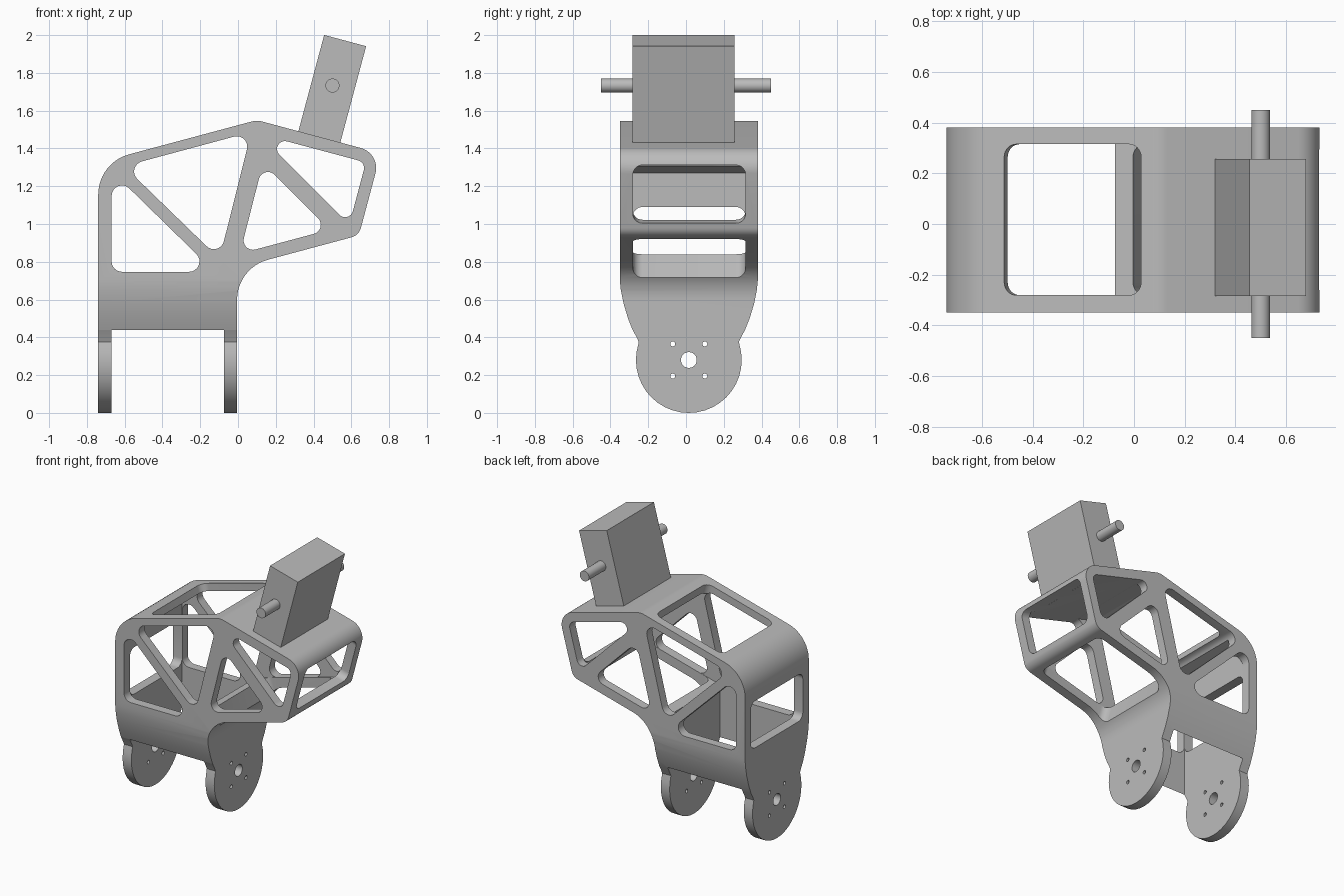
import bpy, bmesh, math
from mathutils import Vector, Matrix

if "Cube" in bpy.data.objects:
    bpy.data.objects.remove(bpy.data.objects["Cube"])

WALL = 0.07
MID_Y = 0.015
TILT = math.radians(15)

grey = bpy.data.materials.new("plain_grey")
grey.use_nodes = True
grey.diffuse_color = (0.5, 0.5, 0.5, 1)
grey.node_tree.nodes["Principled BSDF"].inputs["Base Color"].default_value = (0.5, 0.5, 0.5, 1)


def fillet(points, radii, steps=8):
    """Round the corners of a closed 2D outline."""
    if not isinstance(radii, (list, tuple)):
        radii = [radii] * len(points)
    pts = [Vector(p) for p in points]
    out = []
    for i, (p, r) in enumerate(zip(pts, radii)):
        if r == 0:
            out.append(p)
            continue
        d1 = (pts[i - 1] - p).normalized()
        d2 = (pts[(i + 1) % len(pts)] - p).normalized()
        half = d1.angle(d2) / 2
        centre = p + (d1 + d2).normalized() * (r / math.sin(half))
        reach = r / math.tan(half)
        a = (p + d1 * reach - centre).normalized()
        b = (p + d2 * reach - centre).normalized()
        out += [centre + a.slerp(b, k / steps) * r for k in range(steps + 1)]
    return out


def inset(points, dist):
    """Offset a counter-clockwise outline inwards, keeping sharp corners."""
    pts = [Vector(p) for p in points]
    out = []
    for i, p in enumerate(pts):
        e1 = (p - pts[i - 1]).normalized()
        e2 = (pts[(i + 1) % len(pts)] - p).normalized()
        n1, n2 = Vector((-e1.y, e1.x)), Vector((-e2.y, e2.x))
        out.append(p + (n1 + n2) * (dist / (1 + n1.dot(n2))))
    return out


def prism(name, outline, matrix, depth):
    """Extrude a 2D outline both ways along the local z axis."""
    bm = bmesh.new()
    lo = [bm.verts.new((p[0], p[1], -depth / 2)) for p in outline]
    hi = [bm.verts.new((p[0], p[1], depth / 2)) for p in outline]
    bm.faces.new(lo)
    bm.faces.new(hi)
    for i in range(len(lo)):
        j = (i + 1) % len(lo)
        bm.faces.new((lo[i], lo[j], hi[j], hi[i]))
    bm.transform(matrix)
    bmesh.ops.recalc_face_normals(bm, faces=bm.faces)
    mesh = bpy.data.meshes.new(name)
    bm.to_mesh(mesh)
    bm.free()
    mesh.materials.append(grey)
    obj = bpy.data.objects.new(name, mesh)
    bpy.context.collection.objects.link(obj)
    return obj


def select(obj):
    bpy.ops.object.select_all(action='DESELECT')
    obj.select_set(True)
    bpy.context.view_layer.objects.active = obj


def combine(target, tool, operation):
    """Apply a boolean and discard the tool."""
    select(target)
    mod = target.modifiers.new("cut", 'BOOLEAN')
    mod.operation, mod.object, mod.solver = operation, tool, 'EXACT'
    bpy.ops.object.modifier_apply(modifier=mod.name)
    bpy.data.objects.remove(tool)


def circle(y, z, r, n=24):
    return [(y + r * math.cos(math.tau * k / n), z + r * math.sin(math.tau * k / n)) for k in range(n)]


def side_on(y):
    return Matrix.Translation((0, y, 0)) @ Matrix.Rotation(math.pi / 2, 4, 'X')


END_ON = Matrix(((0, 0, 1, 0), (1, 0, 0, 0), (0, 1, 0, 0), (0, 0, 0, 1)))

# Bracket shell: rounded outside, sharp-cornered cavity
outer = [(-0.74, -0.1), (-0.005, -0.1), (-0.005, 0.767), (0.64, 0.94),
         (0.756, 1.374), (0.1, 1.55), (-0.74, 1.325)]
shell = prism("bracket", fillet(outer, [0, 0, 0.22, 0.07, 0.11, 0.12, 0.22], 12), side_on(MID_Y), 0.73)

# End silhouette: wide body tapering to a round lobe
half = [(MID_Y + 0.28 * math.sin(a), 0.28 - 0.28 * math.cos(a))
        for a in [math.radians(9 * k) for k in range(1, 12)]]
half += [(MID_Y + w, z) for w, z in ((0.265, 0.375), (0.276, 0.40), (0.298, 0.44), (0.322, 0.5),
                                     (0.346, 0.58), (0.36, 0.65), (0.37, 0.75), (0.37, 1.7))]
lobe = [(MID_Y, 0)] + half + [(2 * MID_Y - y, z) for y, z in reversed(half)]
combine(shell, prism("taper", lobe, END_ON, 3), 'INTERSECT')
combine(shell, prism("cavity", inset(outer, WALL), side_on(MID_Y + 0.002), 0.6), 'DIFFERENCE')

# Truss openings through both side panels
truss = [
    ([(-0.669, 0.747), (-0.124, 0.747), (-0.669, 1.28)], 0.055),
    ([(-0.603, 1.306), (-0.098, 0.816), (0.07, 1.487)], 0.055),
    ([(0.01, 0.843), (0.485, 0.97), (0.132, 1.323)], 0.05),
    ([(0.108, 1.478), (0.589, 0.997), (0.677, 1.326)], 0.042),
]
for pts, r in truss:
    combine(shell, prism("truss_cut", fillet(pts, r), side_on(0), 2), 'DIFFERENCE')

# Rounded windows in top, underside, end and back wall: x, z, length, slope
windows = [(-0.24, 1.45, 0.559, 15), (0.29, 0.846, 0.571, 15),
           (0.698, 1.157, 0.316, 75), (-0.705, 0.92, 0.34, 90)]
for x, z, length, slope in windows:
    s, w = length / 2, 0.298
    rect = fillet([(-s, -w), (s, -w), (s, w), (-s, w)], 0.05)
    place = Matrix.Translation((x, MID_Y + 0.002, z)) @ Matrix.Rotation(-math.radians(slope), 4, 'Y')
    combine(shell, prism("window_cut", rect, place, 0.24), 'DIFFERENCE')

# Pivot hole and four screw holes through both lobes
holes = [(MID_Y, 0.28, 0.042)]
holes += [(MID_Y + 0.085 * a, 0.28 + 0.085 * b, 0.013) for a in (-1, 1) for b in (-1, 1)]
for y, z, r in holes:
    combine(shell, prism("hole_cut", circle(y, z, r), END_ON, 3), 'DIFFERENCE')

select(shell)
bpy.ops.object.shade_smooth_by_angle(angle=math.radians(25))

# Tilted block standing on the sloping top
w, h = 0.115, 0.264
block_place = Matrix.Translation((0.499, -0.014, 1.716)) @ Matrix.Rotation(TILT, 4, 'Y') \
    @ Matrix.Rotation(math.pi / 2, 4, 'X')
prism("block", [(-w, -h - 0.01), (w, -h - 0.01), (w, h), (-w, h)], block_place, 0.54)

# Shaft through the block
shaft = prism("shaft", circle(0.5, 1.733, 0.037), side_on(0), 0.9)
select(shaft)
bpy.ops.object.shade_smooth_by_angle(angle=math.radians(30))
